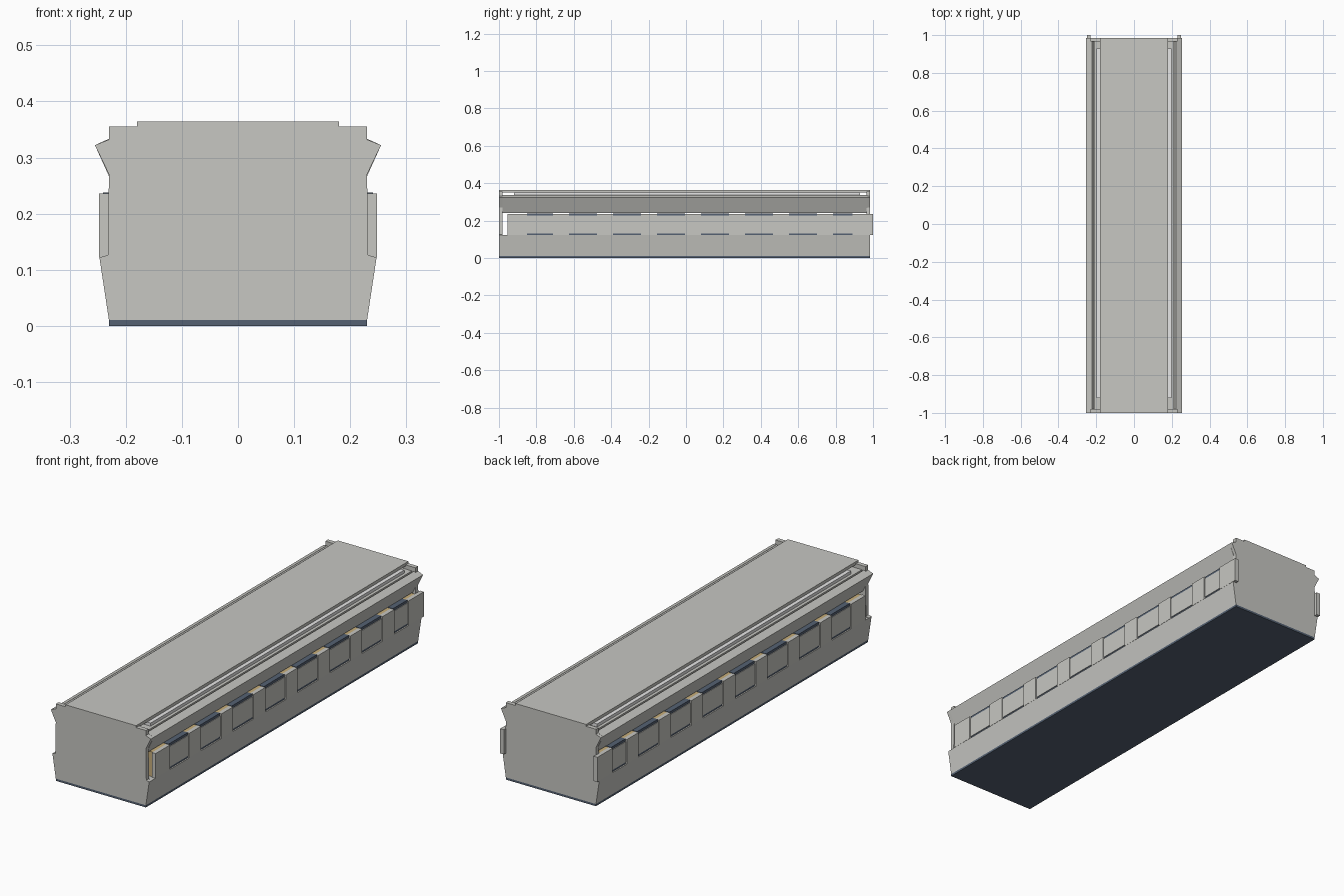
import bpy
import bmesh

cube = bpy.data.objects.get("Cube")
if cube:
    bpy.data.objects.remove(cube, do_unlink=True)


def material(name, rgb):
    m = bpy.data.materials.new(name)
    m.use_nodes = True
    m.diffuse_color = (*rgb, 1)
    m.node_tree.nodes["Principled BSDF"].inputs["Base Color"].default_value = (*rgb, 1)
    return m


GREY = material("body grey", (0.57, 0.57, 0.54))
BLUE = material("slate blue", (0.09, 0.12, 0.17))
TAN = material("lining tan", (0.58, 0.43, 0.2))
WHITE = material("ceiling white", (0.9, 0.9, 0.9))


def prism(name, profile, y0, y1, mat):
    """Extrude an x-z profile along y."""
    bm = bmesh.new()
    face = bm.faces.new([bm.verts.new((x, y0, z)) for x, z in profile])
    new = bmesh.ops.extrude_face_region(bm, geom=[face])["geom"]
    verts = [g for g in new if isinstance(g, bmesh.types.BMVert)]
    bmesh.ops.translate(bm, verts=verts, vec=(0, y1 - y0, 0))
    bmesh.ops.recalc_face_normals(bm, faces=bm.faces[:])
    mesh = bpy.data.meshes.new(name)
    bm.to_mesh(mesh)
    bm.free()
    mesh.materials.append(mat)
    obj = bpy.data.objects.new(name, mesh)
    bpy.context.scene.collection.objects.link(obj)
    return obj


def box(name, x0, x1, y0, y1, z0, z1, mat):
    return prism(name, [(x0, z0), (x1, z0), (x1, z1), (x0, z1)], y0, y1, mat)


FRONT, BACK = -1.0, 0.985

# Floor, roof and the ceiling layers below the roof
box("floor", -0.23, 0.23, FRONT, BACK, 0, 0.01, BLUE)
box("roof", -0.18, 0.18, FRONT, BACK, 0.35, 0.364, GREY)
box("roof_shelf", -0.212, 0.212, FRONT + 0.02, BACK - 0.02, 0.328, 0.336, GREY)
box("ceiling_liner", -0.198, 0.198, -0.92, 0.93, 0.336, 0.35, WHITE)

# End walls with the full body outline
half = [(0.23, 0.01), (0.247, 0.122), (0.232, 0.126), (0.23, 0.27),
        (0.255, 0.322), (0.23, 0.332), (0.23, 0.355)]
outline = half + [(-x, z) for x, z in reversed(half)]
prism("front_wall", outline, FRONT, FRONT + 0.02, GREY)
prism("back_wall", outline, BACK - 0.02, BACK, GREY)

# Window spans along the side
windows = [(-0.85 + (i > 0) * -0.01 + i * 0.235, -0.71 + i * 0.235) for i in range(7)]
windows.append((0.785, 0.89))

for s, side in ((1, "left"), (-1, "right")):
    def flip(pts):
        return [(s * x, z) for x, z in pts]

    # Sloping skirt and flared eave
    prism(side + "_skirt",
          flip([(0.23, 0.01), (0.247, 0.122), (0.205, 0.122), (0.205, 0.01)]),
          FRONT + 0.01, BACK - 0.01, GREY)
    prism(side + "_eave",
          flip([(0.218, 0.24), (0.255, 0.322), (0.222, 0.337), (0.203, 0.315)]),
          FRONT + 0.02, BACK - 0.015, GREY)

    # Inner lining behind the window band
    box(side + "_lining", s * 0.208, s * 0.229, -0.95, 0.96, 0.122, 0.236, TAN)

    # Pillars fill the spaces between the windows
    edges = [-0.955] + [y for w in windows for y in w] + [1.0]
    for i in range(0, len(edges), 2):
        box(f"{side}_pillar_{i // 2 + 1}", s * 0.229, s * 0.248,
            edges[i], edges[i + 1], 0.122, 0.236, GREY)

    # Recessed panes in dark frames
    for i, (y0, y1) in enumerate(windows, 1):
        box(f"{side}_window_frame_{i}", s * 0.205, s * 0.241, y0, y1, 0.122, 0.238, BLUE)
        box(f"{side}_window_pane_{i}", s * 0.24, s * 0.244, y0, y1, 0.132, 0.226, GREY)
